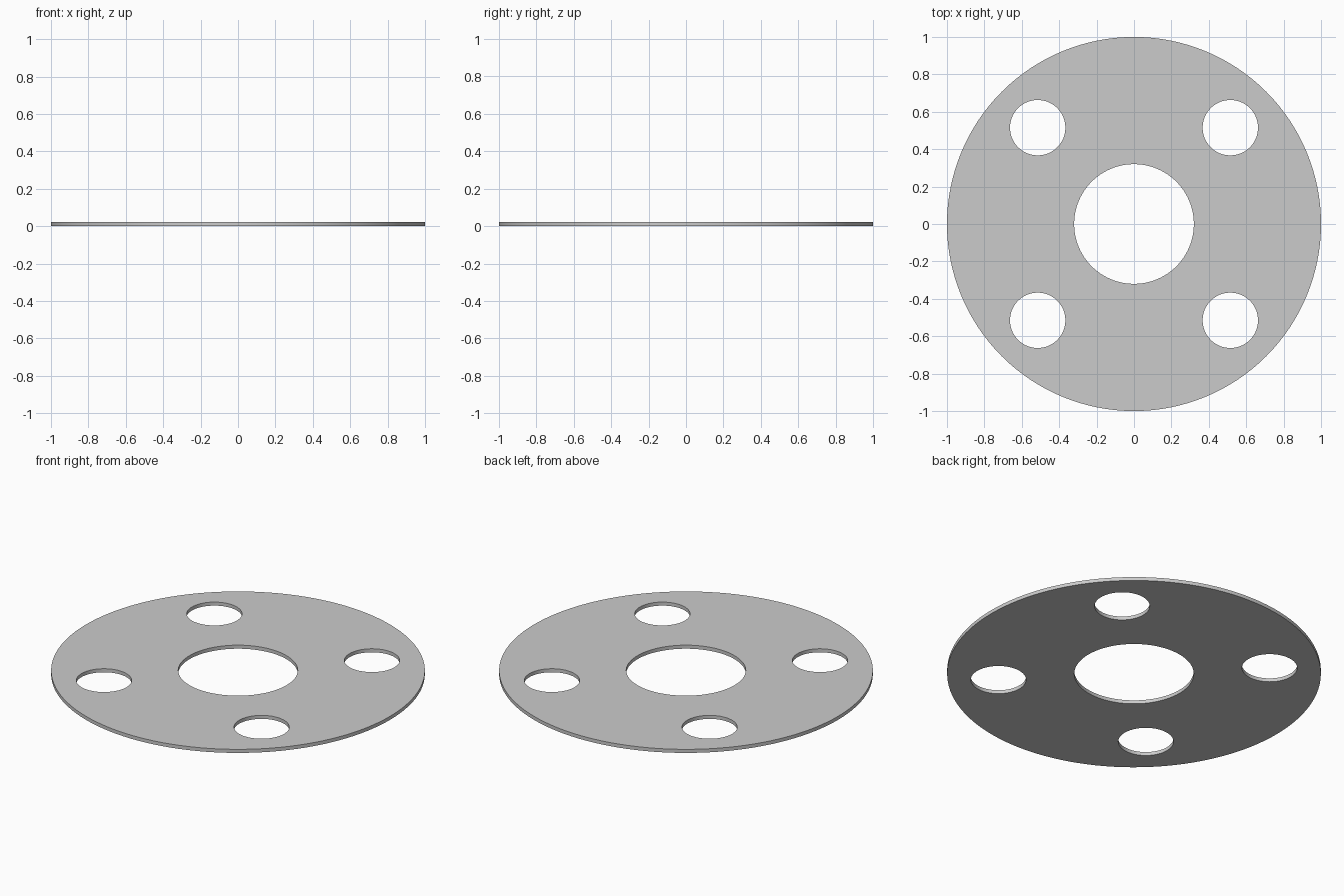
import bpy, bmesh
from math import cos, sin, tau

if "Cube" in bpy.data.objects:
    bpy.data.objects.remove(bpy.data.objects["Cube"])

THICKNESS = 0.021
bm = bmesh.new()


def ring(x, y, radius, sides):
    """Add a closed circular outline and return its edges."""
    verts = [bm.verts.new((x + radius * cos(tau * i / sides),
                           y + radius * sin(tau * i / sides), 0))
             for i in range(sides)]
    return [bm.edges.new((verts[i], verts[(i + 1) % sides])) for i in range(sides)]


# Outer rim and centre bore
edges = ring(0, 0, 1.0, 128) + ring(0, 0, 0.32, 96)

# Four bolt holes
for sx in (-1, 1):
    for sy in (-1, 1):
        edges += ring(sx * 0.515, sy * 0.515, 0.148, 64)

# Fill the plate between the outlines and give it thickness
bmesh.ops.triangle_fill(bm, use_beauty=True, use_dissolve=False,
                        edges=edges, normal=(0, 0, 1))
top = bmesh.ops.extrude_face_region(bm, geom=bm.faces[:], use_keep_orig=True)
bmesh.ops.translate(bm, vec=(0, 0, THICKNESS),
                    verts=[g for g in top["geom"] if isinstance(g, bmesh.types.BMVert)])
bmesh.ops.recalc_face_normals(bm, faces=bm.faces[:])

mesh = bpy.data.meshes.new("flange_plate")
bm.to_mesh(mesh)
bm.free()
plate = bpy.data.objects.new("flange_plate", mesh)
bpy.context.collection.objects.link(plate)

# Smooth walls with sharp rims
bpy.context.view_layer.objects.active = plate
plate.select_set(True)
bpy.ops.object.shade_smooth_by_angle()
